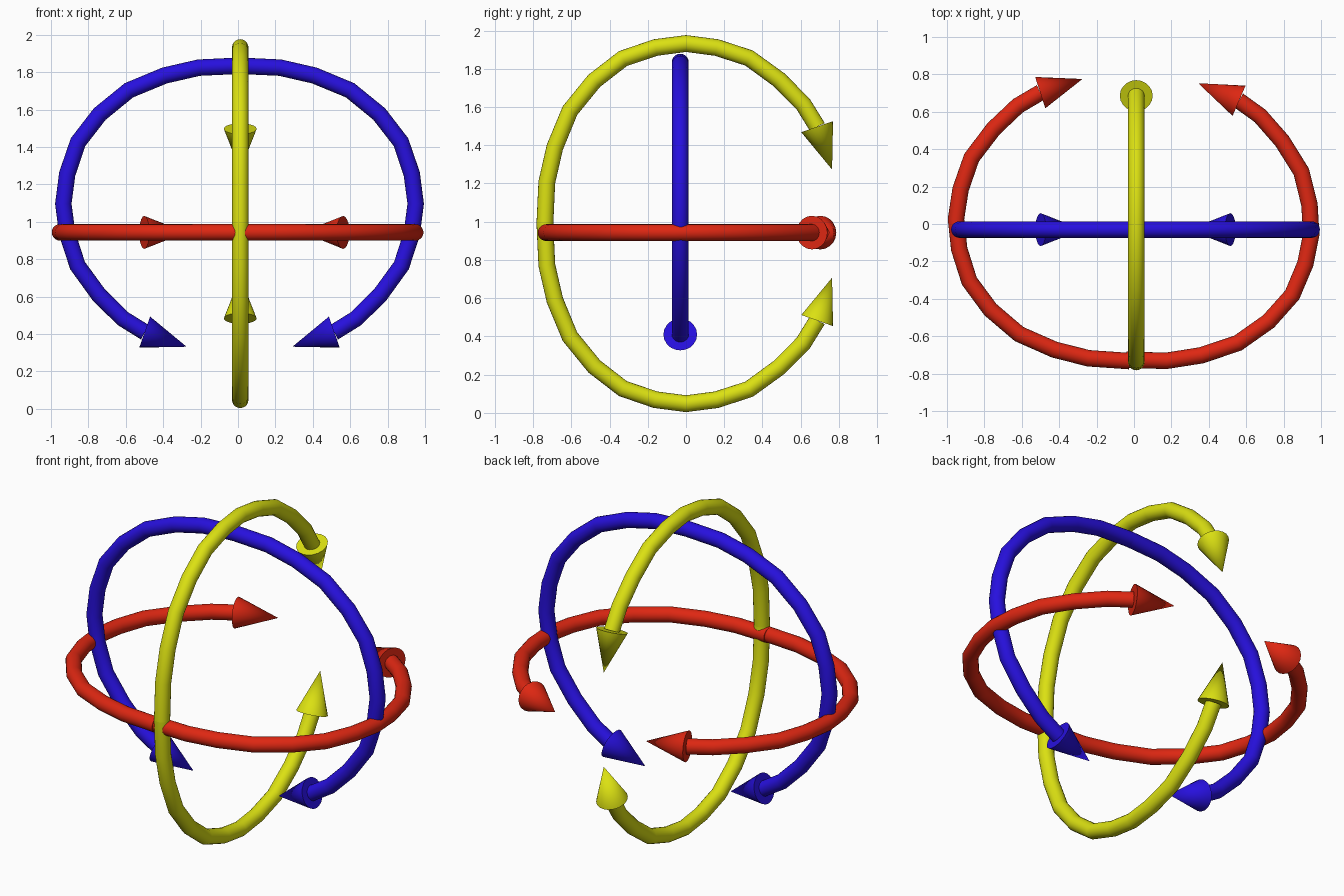
import bpy, bmesh, math
from mathutils import Vector, Matrix

if "Cube" in bpy.data.objects:
    bpy.data.objects.remove(bpy.data.objects["Cube"])

TUBE_R, CONE_R, SIDES = 0.044, 0.088, 20

# half-loop centre line (across, along), from the seam to the arrowhead base
PATH = [(0, -.738), (.217, -.728), (.40, -.686), (.591, -.607), (.747, -.48),
        (.863, -.33), (.921, -.16), (.942, 0), (.921, .16), (.866, .33),
        (.752, .487), (.625, .613), (.507, .686)]
TIP = (.283, .764)


def material(name, rgb):
    m = bpy.data.materials.new(name)
    m.diffuse_color = (*rgb, 1)
    m.use_nodes = True
    m.node_tree.nodes["Principled BSDF"].inputs["Base Color"].default_value = m.diffuse_color
    return m


def ring(bm, centre, tangent, radius):
    side = Vector((-tangent.y, tangent.x, 0))
    up = Vector((0, 0, 1))
    angles = [2 * math.pi * i / SIDES for i in range(SIDES)]
    return [bm.verts.new(centre + (side * math.cos(a) + up * math.sin(a)) * radius)
            for a in angles]


def arrow(name, mat, matrix):
    """One curved arrow: a swept round tube ending in a cone."""
    bm = bmesh.new()
    pts = [Vector((x, y, 0)) for x, y in PATH]
    tip = Vector((*TIP, 0))
    axis = (tip - pts[-1]).normalized()

    # tube
    rings = []
    for i, p in enumerate(pts):
        before = (p - pts[i - 1]).normalized() if i else Vector((1, 0, 0))
        after = (pts[i + 1] - p).normalized() if i < len(pts) - 1 else axis
        t = (before + after).normalized() if i else before
        rings.append(ring(bm, p, t, TUBE_R))
    for a, b in zip(rings, rings[1:]):
        for i in range(SIDES):
            j = (i + 1) % SIDES
            bm.faces.new((a[i], a[j], b[j], b[i]))
    bm.faces.new(rings[0])
    bm.faces.new(rings[-1])

    # arrowhead
    base = ring(bm, pts[-1], axis, CONE_R)
    point = bm.verts.new(tip)
    bm.faces.new(base)
    for i in range(SIDES):
        bm.faces.new((base[i], base[(i + 1) % SIDES], point))

    bm.transform(matrix)
    bmesh.ops.recalc_face_normals(bm, faces=bm.faces)
    me = bpy.data.meshes.new(name)
    bm.to_mesh(me)
    bm.free()
    me.materials.append(mat)
    ob = bpy.data.objects.new(name, me)
    bpy.context.collection.objects.link(ob)
    bpy.ops.object.select_all(action='DESELECT')
    ob.select_set(True)
    bpy.context.view_layer.objects.active = ob
    bpy.ops.object.shade_smooth_by_angle(angle=math.radians(30))


def frame(across, along, origin, turn=0):
    """Place the local path plane in space, with an optional turn about z."""
    a, b = Vector(across), Vector(along)
    m = Matrix((a, b, a.cross(b))).transposed().to_4x4()
    return Matrix.Translation(origin) @ Matrix.Rotation(math.radians(turn), 4, 'Z') @ m


red = material("red", (.73, .02, .006))
yellow = material("yellow", (.71, .75, .006))
blue = material("blue", (.02, .005, .73))

# horizontal pair, each half slightly turned
arrow("red_arrow_left", red, frame((-1, 0, 0), (0, 1, 0), (-.01, .005, .943), -1.3))
arrow("red_arrow_right", red, frame((1, 0, 0), (0, 1, 0), (.008, .01, .943), -4))

# upright pairs
for label, s in (("right", 1), ("left", -1)):
    arrow("blue_arrow_" + label, blue, frame((s, 0, 0), (0, 0, -1), (.008, -.03, 1.096)))
for label, s in (("upper", 1), ("lower", -1)):
    arrow("yellow_arrow_" + label, yellow, frame((0, 0, s), (0, 1, 0), (.012, 0, .99)))
